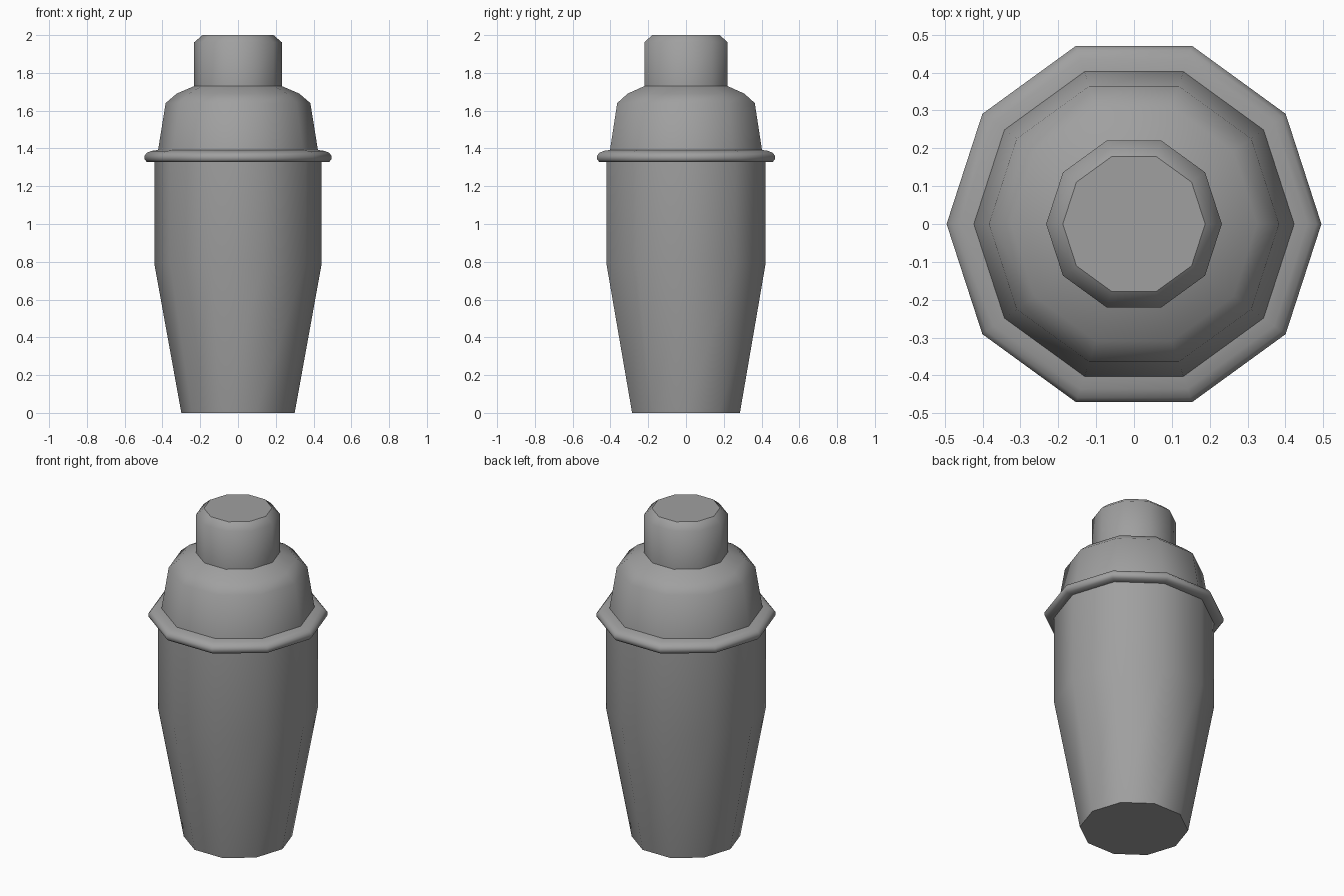
import bpy, bmesh, math

old = bpy.data.objects.get("Cube")
if old:
    bpy.data.objects.remove(old, do_unlink=True)

SIDES = 10

steel = bpy.data.materials.new("brushed grey steel")
steel.use_nodes = True
grey = (0.35, 0.35, 0.35, 1)
steel.diffuse_color = grey
steel.node_tree.nodes["Principled BSDF"].inputs["Base Color"].default_value = grey


def lathe(name, profile, bottom=False, top=False):
    """Turn a (radius, height) profile into a faceted, smooth-shaded part."""
    bm = bmesh.new()
    rings = []
    for r, z in profile:
        angles = [math.tau * i / SIDES for i in range(SIDES)]
        rings.append([bm.verts.new((r * math.cos(a), r * math.sin(a), z)) for a in angles])
    for low, high in zip(rings, rings[1:]):
        for i in range(SIDES):
            j = (i + 1) % SIDES
            bm.faces.new((low[i], low[j], high[j], high[i])).smooth = True
    # Flat end discs
    if bottom:
        bm.faces.new(rings[0][::-1])
    if top:
        bm.faces.new(rings[-1])
    bm.normal_update()
    for e in bm.edges:
        flat_end = any(not f.smooth for f in e.link_faces)
        e.smooth = not flat_end and e.calc_face_angle(0) < math.radians(60)
    mesh = bpy.data.meshes.new(name)
    bm.to_mesh(mesh)
    bm.free()
    mesh.materials.append(steel)
    obj = bpy.data.objects.new(name, mesh)
    bpy.context.collection.objects.link(obj)
    return obj


# Tapered cup
lathe("cup_body", [(0.3, 0), (0.443, 0.79), (0.443, 1.33)], bottom=True)

# Rolled rim between cup and lid
lathe("rim", [(0.443, 1.328), (0.482, 1.328), (0.495, 1.342), (0.495, 1.362),
              (0.482, 1.377), (0.458, 1.387), (0.423, 1.392)])

# Domed lid
lathe("lid_dome", [(0.423, 1.392), (0.383, 1.64), (0.325, 1.69), (0.232, 1.73)])

# Small cap with a bevelled top
lathe("cap", [(0.232, 1.73), (0.232, 1.962), (0.188, 2)], top=True)
